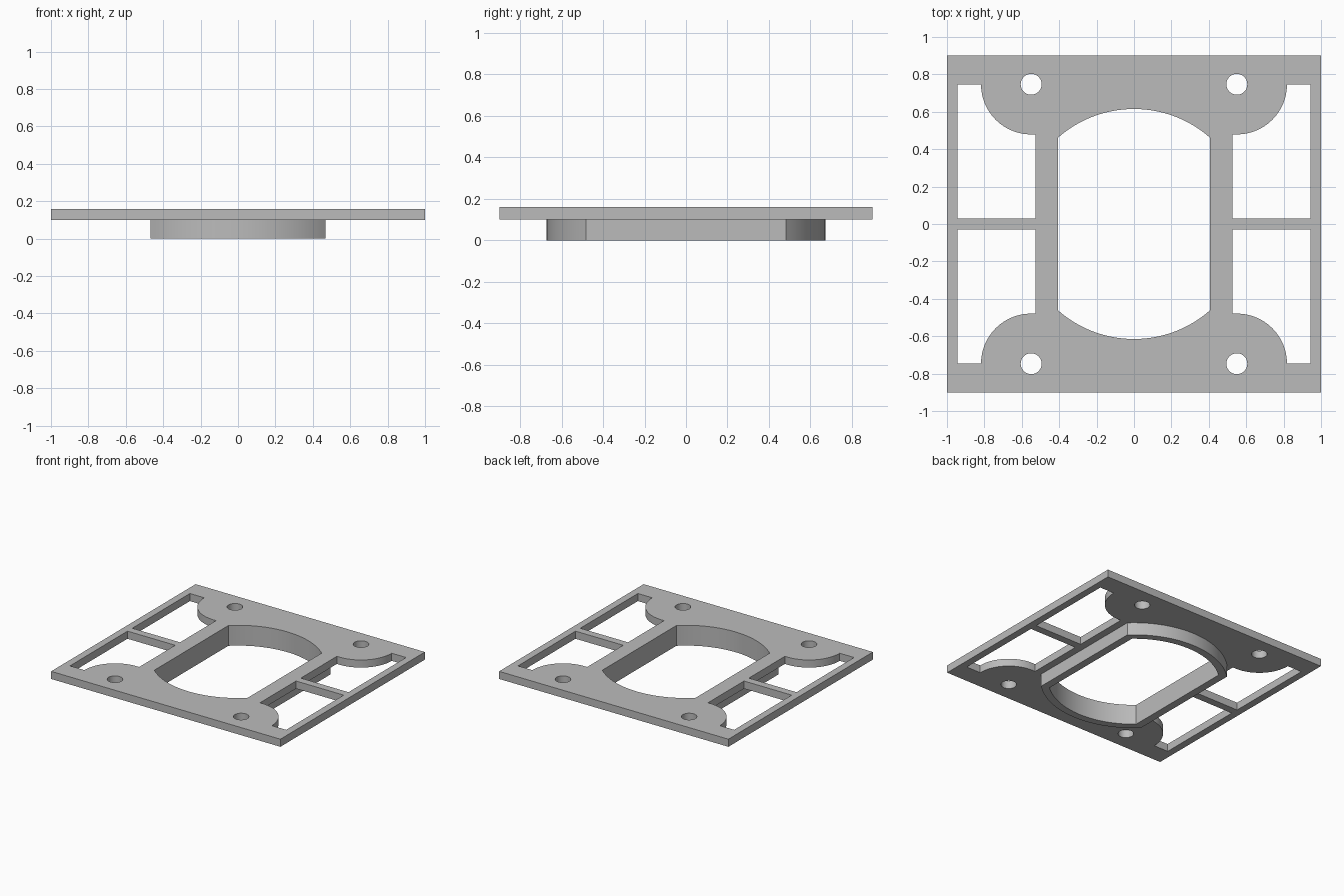
import bpy
import math

cube = bpy.data.objects.get("Cube")
if cube:
    bpy.data.objects.remove(cube, do_unlink=True)

grey = bpy.data.materials.new("plain_grey")
grey.use_nodes = True
GREY = (0.5, 0.5, 0.5, 1)
grey.diffuse_color = GREY
grey.node_tree.nodes["Principled BSDF"].inputs["Base Color"].default_value = GREY


def arc(cx, cy, r, start, end, steps):
    """Points on an arc, angles in radians."""
    angles = [start + (end - start) * i / steps for i in range(steps + 1)]
    return [(cx + r * math.cos(a), cy + r * math.sin(a)) for a in angles]


def clipped_circle(r, half_width):
    """Circle with its two sides cut straight."""
    a = math.acos(half_width / r)
    return arc(0, 0, r, a, math.pi - a, 32) + arc(0, 0, r, math.pi + a, 2 * math.pi - a, 32)


def extrude_profile(name, loops, bottom, top):
    """Solid from an outer loop followed by hole loops."""
    curve = bpy.data.curves.new(name, "CURVE")
    curve.dimensions = "2D"
    curve.fill_mode = "BOTH"
    curve.extrude = (top - bottom) / 2
    for loop in loops:
        spline = curve.splines.new("POLY")
        spline.points.add(len(loop) - 1)
        for point, (x, y) in zip(spline.points, loop):
            point.co = (x, y, 0, 1)
        spline.use_cyclic_u = True
    obj = bpy.data.objects.new(name, curve)
    bpy.context.collection.objects.link(obj)
    obj.location.z = (top + bottom) / 2
    bpy.ops.object.select_all(action="DESELECT")
    obj.select_set(True)
    bpy.context.view_layer.objects.active = obj
    bpy.ops.object.convert(target="MESH")
    obj = bpy.context.object
    obj.name = name
    obj.data.materials.clear()
    obj.data.materials.append(grey)
    # Weld the rims to the caps so sharp edges are found by angle
    bpy.ops.object.mode_set(mode="EDIT")
    bpy.ops.mesh.select_all(action="SELECT")
    bpy.ops.mesh.remove_doubles(threshold=0.0001)
    bpy.ops.mesh.normals_make_consistent(inside=False)
    bpy.ops.object.mode_set(mode="OBJECT")
    bpy.ops.object.shade_smooth_by_angle(angle=math.radians(25))
    return obj


PLATE_BOTTOM, PLATE_TOP = 0.10, 0.16
HOLE_X, HOLE_Y = 0.55, 0.747
opening = clipped_circle(0.615, 0.407)

# Corner window, with a rounded ear left around the screw hole
window = [(0.527, 0.03), (0.943, 0.03), (0.943, HOLE_Y)]
window += arc(HOLE_X, HOLE_Y, 0.268, 0, -math.pi / 2, 24)
window.append((0.527, HOLE_Y - 0.268))
screw_hole = arc(HOLE_X, HOLE_Y, 0.056, 0, 2 * math.pi, 32)[:-1]

# Mounting plate with the four-way mirrored cut-outs
plate_loops = [[(-1, -0.9), (1, -0.9), (1, 0.9), (-1, 0.9)], opening]
for sx in (-1, 1):
    for sy in (-1, 1):
        for shape in (window, screw_hole):
            plate_loops.append([(x * sx, y * sy) for x, y in shape])
extrude_profile("mounting_plate", plate_loops, PLATE_BOTTOM, PLATE_TOP)

# Collar below the plate, around the central opening
extrude_profile("lower_collar", [clipped_circle(0.672, 0.468), opening], 0, PLATE_BOTTOM)
